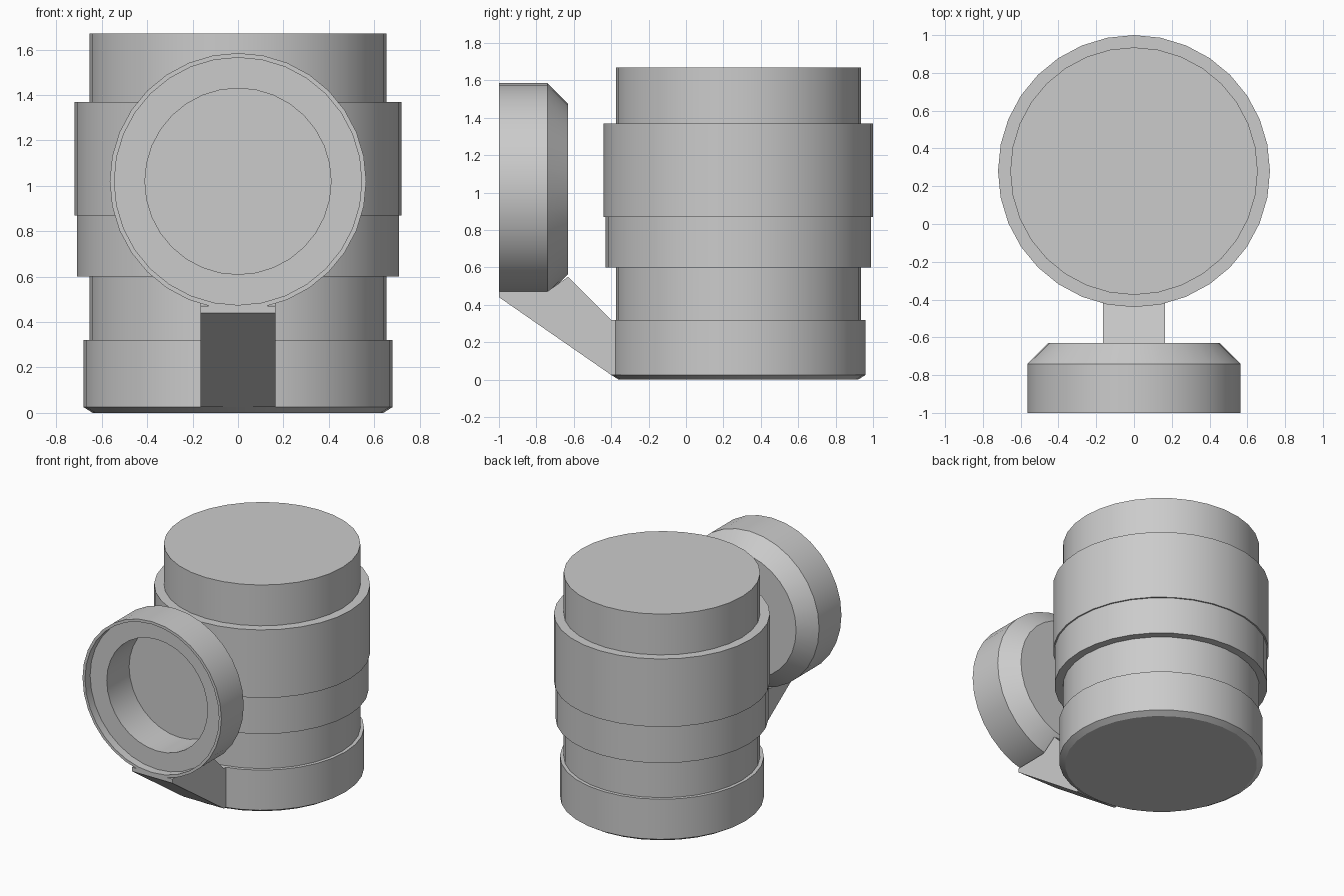
import bpy, bmesh, math
from mathutils import Matrix, Vector

cube = bpy.data.objects.get("Cube")
if cube:
    bpy.data.objects.remove(cube, do_unlink=True)

GREY = (0.6, 0.6, 0.6, 1.0)
grey = bpy.data.materials.new("plain grey")
grey.use_nodes = True
grey.diffuse_color = GREY
grey.node_tree.nodes["Principled BSDF"].inputs["Base Color"].default_value = GREY


def finish(name, bm, smooth=True):
    bmesh.ops.recalc_face_normals(bm, faces=bm.faces)
    mesh = bpy.data.meshes.new(name)
    bm.to_mesh(mesh)
    bm.free()
    mesh.materials.append(grey)
    obj = bpy.data.objects.new(name, mesh)
    bpy.context.collection.objects.link(obj)
    if smooth:
        bpy.ops.object.select_all(action='DESELECT')
        obj.select_set(True)
        bpy.context.view_layer.objects.active = obj
        bpy.ops.object.shade_smooth_by_angle(angle=math.radians(25))
    return obj


def turned(name, profile, matrix, sides=32):
    """Turn a (radius, height) profile about its axis and cap both ends."""
    bm = bmesh.new()
    rings = []
    for r, h in profile:
        angles = [2 * math.pi * i / sides for i in range(sides)]
        rings.append([bm.verts.new((r * math.cos(a), r * math.sin(a), h)) for a in angles])
    for low, high in zip(rings, rings[1:]):
        for i in range(sides):
            j = (i + 1) % sides
            bm.faces.new((low[i], low[j], high[j], high[i]))
    bm.faces.new(rings[0][::-1])
    bm.faces.new(rings[-1])
    bm.transform(matrix)
    return finish(name, bm)


# Stepped round body
turned("body", [(0.64, 0), (0.68, 0.025), (0.68, 0.32), (0.655, 0.32),
                (0.655, 0.6), (0.71, 0.6), (0.71, 0.87), (0.72, 0.87),
                (0.72, 1.37), (0.655, 1.37), (0.655, 1.67)],
       Matrix.Translation((0, 0.28, 0)))

# Front dish: recessed rim, deep hole, chamfered back; its axis runs along y
turned("front_dish", [(0.41, 0.32), (0.41, 0.06), (0.545, 0.06), (0.545, 0),
                      (0.565, 0), (0.565, 0.26), (0.455, 0.37)],
       Matrix.Translation((0, -1, 1.02)) @ Matrix.Rotation(-math.pi / 2, 4, 'X'))

# Sloping bracket joining the dish to the base
bm = bmesh.new()
side = [(-0.999, 0.44), (-0.4, 0.025), (-0.2, 0.025), (-0.2, 0.32), (-0.4, 0.32),
        (-0.63, 0.55), (-0.74, 0.472), (-0.999, 0.47)]
face = bm.faces.new([bm.verts.new((-0.165, y, z)) for y, z in side])
extruded = bmesh.ops.extrude_face_region(bm, geom=[face])["geom"]
bmesh.ops.translate(bm, vec=Vector((0.33, 0, 0)),
                    verts=[v for v in extruded if isinstance(v, bmesh.types.BMVert)])
finish("bracket", bm, smooth=False)
